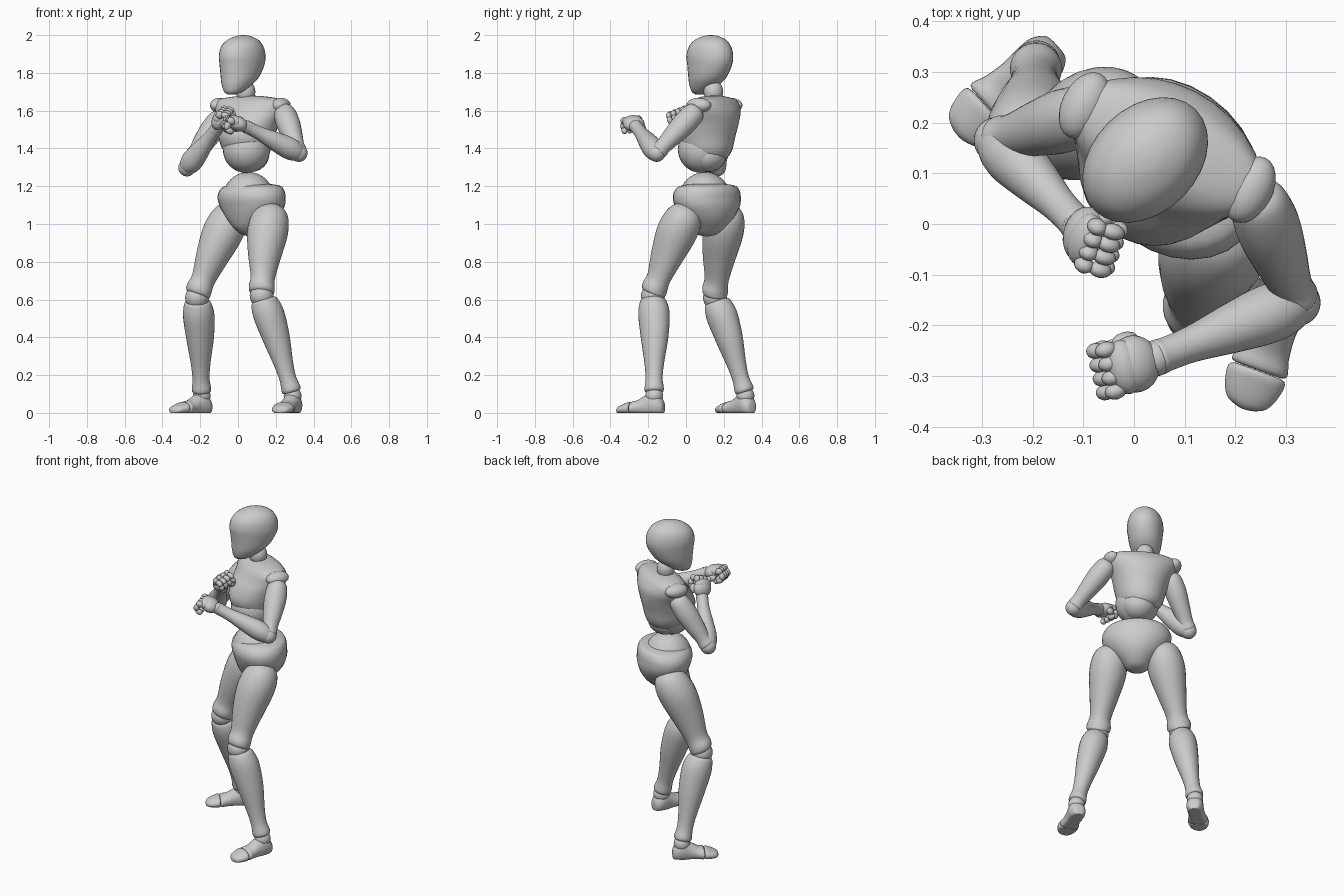
import bpy, bmesh, math
from mathutils import Vector, Matrix

V = Vector
UP = V((0, 0, 1))


def facing(deg):
    # horizontal direction turned from the front (-y) towards -x
    a = math.radians(deg)
    return V((-math.sin(a), -math.cos(a), 0))


def frame(origin, axis, fwd):
    # local z = axis, local y = fwd made square to it
    z = axis.normalized()
    y = (fwd - z * fwd.dot(z)).normalized()
    x = y.cross(z)
    return Matrix.Translation(origin) @ Matrix((x, y, z)).transposed().to_4x4()


def finish(name, bm):
    bmesh.ops.recalc_face_normals(bm, faces=bm.faces)
    me = bpy.data.meshes.new(name)
    bm.to_mesh(me)
    bm.free()
    for p in me.polygons:
        p.use_smooth = True
    ob = bpy.data.objects.new(name, me)
    bpy.context.collection.objects.link(ob)
    return ob


def spline(p, steps=4):
    # Catmull-Rom through the section rows
    out = []
    for i in range(len(p) - 1):
        a, b, c, d = p[max(i - 1, 0)], p[i], p[i + 1], p[min(i + 2, len(p) - 1)]
        for k in range(steps):
            t = k / steps
            out.append([0.5 * (2 * q + (r - o) * t + (2 * o - 5 * q + 4 * r - s) * t * t
                        + (3 * q - o - 3 * r + s) * t ** 3) for o, q, r, s in zip(a, b, c, d)])
    return out + [list(p[-1])]


def loft(name, mat, rows, scale=1.0, n=28):
    # rows: position along axis, half width, half depth, forward offset
    bm = bmesh.new()
    rings = []
    for t, rx, ry, oy in spline(rows):
        ring = []
        for k in range(n):
            a = 2 * math.pi * k / n
            co = mat @ V((max(rx, .004) * math.cos(a), oy + max(ry, .004) * math.sin(a), t * scale))
            co.z = max(co.z, 0)
            ring.append(bm.verts.new(co))
        rings.append(ring)
    for r, s in zip(rings, rings[1:]):
        for k in range(n):
            bm.faces.new((r[k], r[(k + 1) % n], s[(k + 1) % n], s[k]))
    bm.faces.new(rings[0])
    bm.faces.new(rings[-1])
    return finish(name, bm)


def limb(name, a, b, fwd, rows):
    a, b = V(a), V(b)
    return loft(name, frame(a, b - a, fwd), rows, (b - a).length)


def blobs(name, mat, items, seg=24):
    # items: (centre, radii) ellipsoids in one object
    bm = bmesh.new()
    for c, r in items:
        bmesh.ops.create_uvsphere(bm, u_segments=seg, v_segments=seg // 2, radius=1,
                                  matrix=mat @ Matrix.Translation(c) @ Matrix.Diagonal((*r, 1)))
    return finish(name, bm)


def ball(name, c, r):
    return blobs(name, Matrix.Translation(c), [((0, 0, 0), (r, r, r))], 32)


F = facing(45)

# head and neck
loft("head", frame(V((.023, .127, 0)), UP, F), [
    (1.685, .015, .02, .08), (1.70, .047, .05, .068), (1.74, .075, .088, .04),
    (1.78, .09, .113, .018), (1.84, .1, .134, .003), (1.89, .104, .141, .001),
    (1.94, .095, .126, 0), (1.975, .07, .092, -.004), (1.995, .033, .042, -.006), (2.0, .004, .004, -.006)])
blobs("neck", Matrix.Translation((.04, .145, 1.7)), [((0, 0, 0), (.052, .052, .06))])

# torso
chest = frame(V((.06, .14, 0)), UP, facing(27))
loft("chest", chest, [
    (1.335, .03, .03, 0), (1.35, .085, .085, .01), (1.39, .125, .13, .028), (1.46, .147, .153, .035),
    (1.53, .168, .15, .017), (1.59, .193, .13, -.005), (1.635, .207, .105, -.01),
    (1.66, .18, .08, -.012), (1.675, .09, .05, -.01), (1.68, .01, .01, -.01)])
blobs("shoulder_caps", chest, [((s * .183, -.012, 1.628), (.045, .07, .04)) for s in (-1, 1)])
ball("abdomen", (.045, .082, 1.395), .125)
blobs("back_of_abdomen", Matrix.Translation((.065, .115, 1.365)), [((0, 0, 0), (.1, .1, .09))])
ball("waist_ball", (.055, .1, 1.14), .135)
loft("pelvis", frame(V((.072, .11, 0)), UP, F), [
    (.935, .01, .01, 0), (.945, .05, .055, 0), (.98, .09, .1, 0), (1.03, .142, .132, -.005),
    (1.09, .187, .152, -.005), (1.14, .2, .158, 0), (1.18, .188, .15, -.003),
    (1.205, .15, .12, -.01), (1.218, .02, .02, -.02)])

# legs: hip, knee, ankle, foot angle
THIGH = [(-.13, .01, .01, 0), (-.1, .05, .05, 0), (-.03, .085, .085, 0), (.1, .104, .105, .003),
         (.28, .105, .107, .008), (.55, .082, .089, .01), (.8, .061, .067, .005),
         (.92, .07, .068, .005), (.99, .06, .06, 0), (1.02, .01, .01, 0)]
SHIN = [(.05, .01, .01, 0), (.055, .055, .06, 0), (.1, .073, .076, -.002), (.22, .08, .086, -.006),
        (.45, .069, .075, -.008), (.7, .05, .053, -.003), (.85, .044, .046, 0),
        (.97, .05, .05, 0), (.985, .01, .01, 0)]
FOOT = [(-.055, .01, .01, .03), (-.05, .03, .035, .03), (-.025, .046, .058, .04), (.01, .048, .07, .045),
        (.05, .046, .055, .037), (.09, .05, .04, .028), (.125, .056, .034, .024), (.127, .01, .01, .02)]
TOE = [(.13, .01, .01, .02), (.132, .056, .034, .024), (.165, .056, .029, .02),
       (.195, .042, .021, .015), (.207, .02, .013, .012), (.21, .004, .004, .01)]
for side, hip, knee, ankle, turn in (
        ("left", (.172, -.005, 1.05), (.125, -.175, .63), (.289, -.168, .1), 20),
        ("right", (-.035, .215, 1.05), (-.217, .153, .62), (-.192, .315, .1), 48)):
    limb(side + "_thigh", hip, knee, F, THIGH)
    ball(side + "_knee", V(knee) - UP * .01, .063)
    limb(side + "_shin", knee, ankle, F, SHIN)
    ball(side + "_ankle", V(ankle) - UP * .01, .047)
    fm = frame(V((ankle[0], ankle[1], 0)), facing(turn), UP)
    loft(side + "_foot", fm, FOOT)
    loft(side + "_toes", fm, TOE)

# arms: shoulder, elbow, wrist, hand direction, palm direction
UPPER = [(-.12, .01, .01, 0), (-.09, .035, .035, 0), (0, .056, .056, 0), (.25, .062, .064, 0),
         (.55, .053, .055, 0), (.82, .043, .043, 0), (.95, .046, .046, 0), (1.0, .03, .03, 0), (1.01, .01, .01, 0)]
FORE = [(-.07, .01, .01, 0), (-.05, .03, .03, 0), (.03, .049, .049, 0), (.2, .059, .057, 0),
        (.45, .051, .049, 0), (.75, .036, .036, 0), (.93, .034, .034, 0), (1.0, .034, .034, 0), (1.01, .01, .01, 0)]
for side, sh, el, wr, hand, palm in (
        ("left", (.245, .045, 1.59), (.322, -.155, 1.375), (.045, -.264, 1.515),
         V((-.88, -.25, .4)), V((-.4, 0, -.9))),
        ("right", (-.1, .215, 1.555), (-.27, .165, 1.298), (-.112, .0, 1.505),
         V((.2, -.4, .85)), V((.9, -.2, -.3)))):
    limb(side + "_upper_arm", sh, el, F, UPPER)
    ball(side + "_elbow", el, .046)
    limb(side + "_forearm", el, wr, F, FORE)
    hm = frame(V(wr), hand, palm)
    blobs(side + "_wrist", hm, [((0, 0, .003), (.036, .034, .03))])
    blobs(side + "_palm", hm, [((0, .004, .048), (.057, .04, .052)), ((0, 0, .072), (.055, .032, .035))])
    fingers = []
    for i in range(4):
        x = (i - 1.5) * .028
        fingers += [((x, .006, .1), (.0165, .02, .022)), ((x, .038, .108), (.016, .024, .018)),
                    ((x, .057, .086), (.015, .017, .022))]
    blobs(side + "_fingers", hm, fingers, 16)
    s = 1 if side == "left" else -1
    blobs(side + "_thumb", hm, [((s * .046, .03, .045), (.018, .022, .028)),
                                ((s * .032, .058, .062), (.022, .016, .018))], 16)
